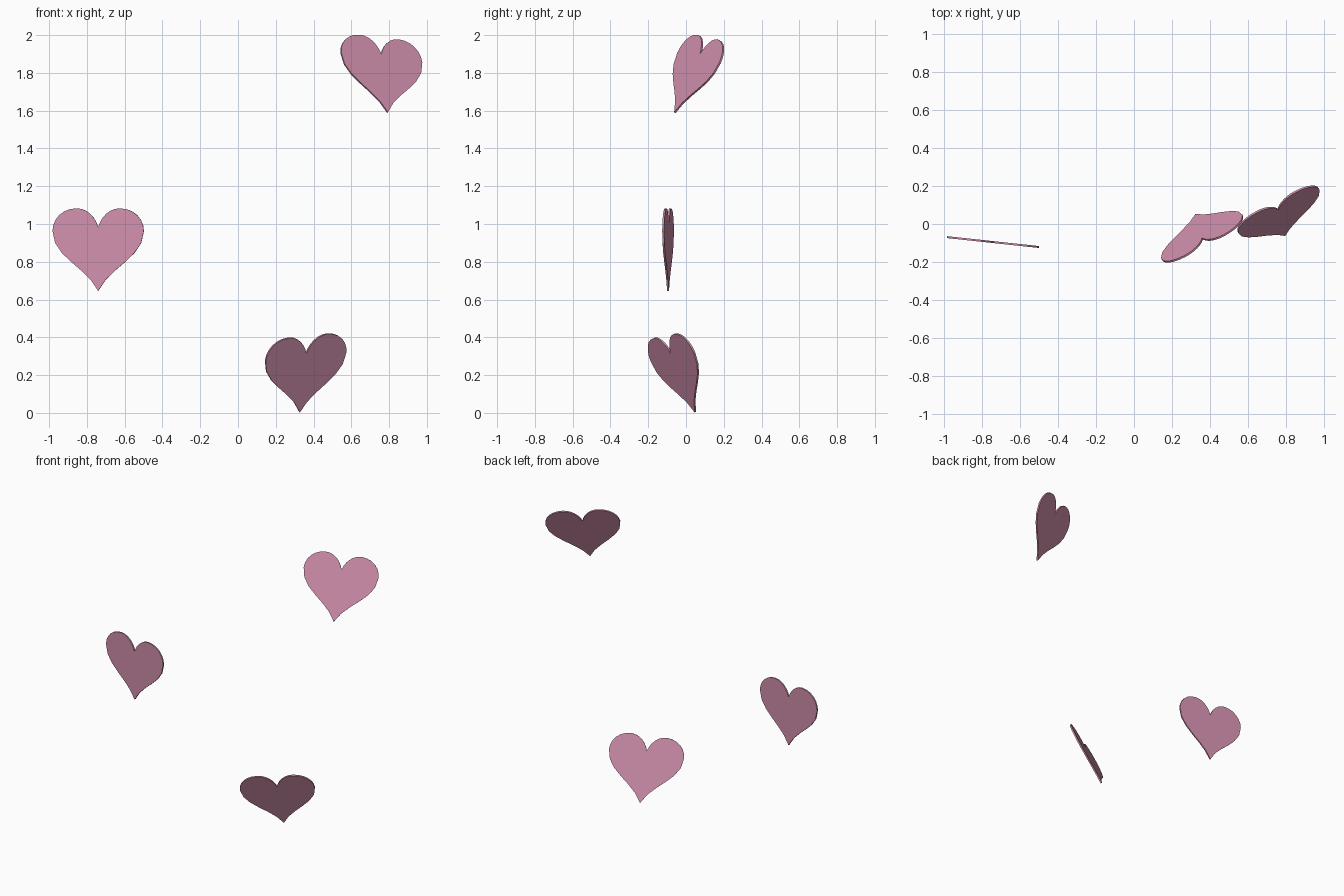
import bpy, bmesh
from mathutils import Vector, Matrix
from mathutils.geometry import interpolate_bezier

if "Cube" in bpy.data.objects:
    bpy.data.objects.remove(bpy.data.objects["Cube"])

THICK = 0.01

pink = bpy.data.materials.new("pink")
pink.diffuse_color = (0.64, 0.28, 0.42, 1)
pink.use_nodes = True
pink.node_tree.nodes["Principled BSDF"].inputs["Base Color"].default_value = pink.diffuse_color

# Left half of the heart outline, notch at the origin: three bezier spans
SPANS = [
    ((0, 0), (-0.015, 0.055), (-0.06, 0.10), (-0.114, 0.10)),
    ((-0.114, 0.10), (-0.19, 0.10), (-0.243, 0.045), (-0.243, -0.02)),
    ((-0.243, -0.02), (-0.243, -0.16), (-0.06, -0.21), (0, -0.338)),
]
half = []
for span in SPANS:
    half += interpolate_bezier(*[Vector((x, y, 0)) for x, y in span], 7)[:-1]
tip = Vector((0, -0.338, 0))
outline = half + [tip] + [Vector((-p.x, p.y, 0)) for p in reversed(half[1:])]


def heart(name, notch, right, up):
    """Thin flat heart plate placed by its notch, width and height directions."""
    u = Vector(up).normalized()
    r = Vector(right)
    r = (r - u * r.dot(u)).normalized()
    n = r.cross(u)
    bm = bmesh.new()
    face = bm.faces.new([bm.verts.new(p - Vector((0, 0, THICK / 2))) for p in outline])
    ext = bmesh.ops.extrude_face_region(bm, geom=[face], use_keep_orig=True)
    top = [g for g in ext["geom"] if isinstance(g, bmesh.types.BMVert)]
    bmesh.ops.translate(bm, verts=top, vec=(0, 0, THICK))
    bmesh.ops.recalc_face_normals(bm, faces=bm.faces)
    mesh = bpy.data.meshes.new(name)
    bm.to_mesh(mesh)
    bm.free()
    mesh.materials.append(pink)
    obj = bpy.data.objects.new(name, mesh)
    obj.matrix_world = Matrix.Translation(notch) @ Matrix((r, u, n)).transposed().to_4x4()
    bpy.context.collection.objects.link(obj)


# Upright heart, and two leaning ones
heart("left_heart", (-0.74, -0.095, 0.983), (0.484, -0.052, 0), (0, 0, 1))
heart("lower_heart", (0.36, -0.077, 0.316), (0.43, 0.23, 0.045), (0.035, -0.128, 0.315))
heart("upper_heart", (0.757, 0.077, 1.897), (0.44, 0.23, -0.05), (-0.035, 0.138, 0.312))
